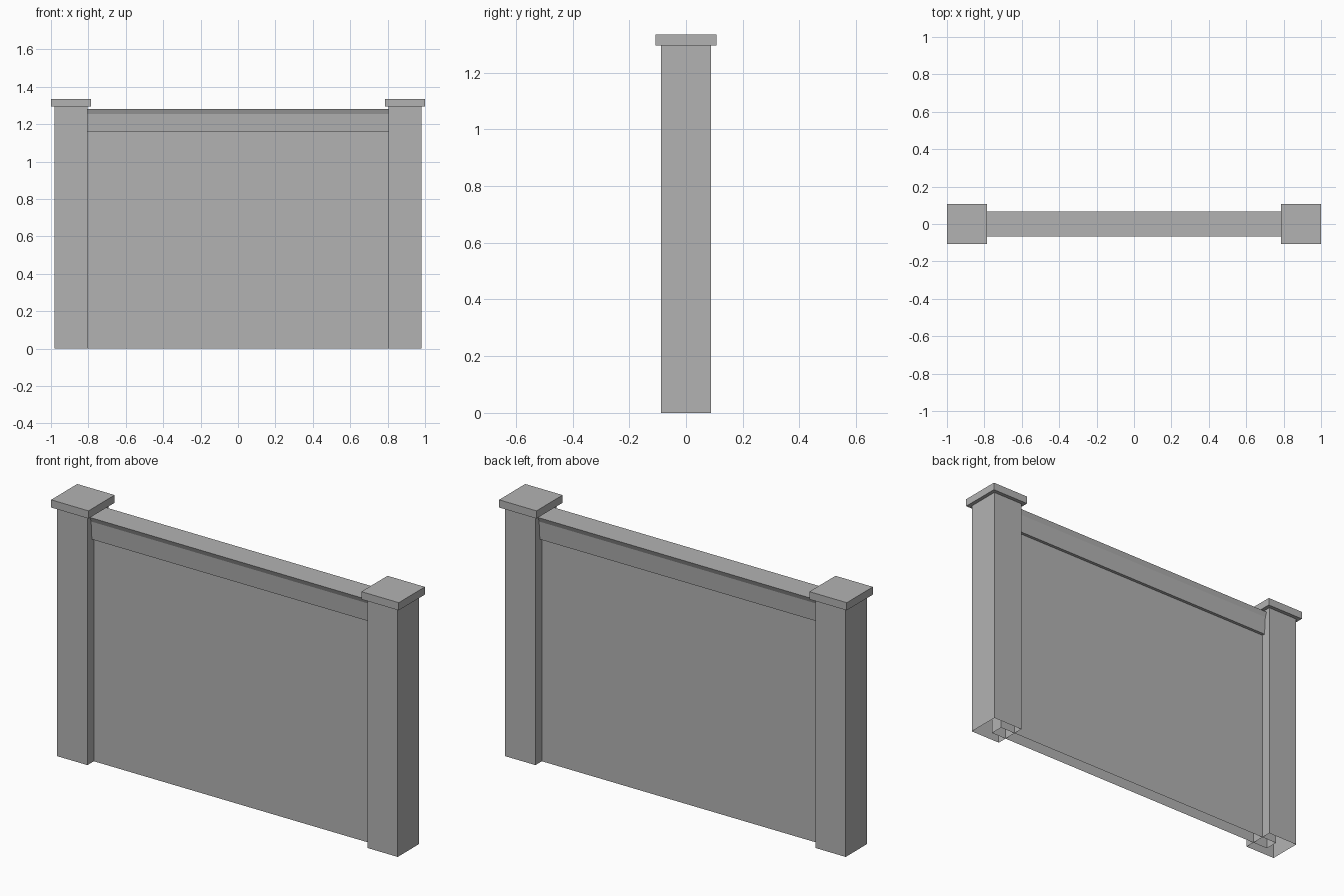
import bpy
import bmesh

cube = bpy.data.objects.get("Cube")
if cube:
    bpy.data.objects.remove(cube, do_unlink=True)

stone = bpy.data.materials.new("plain grey stone")
stone.use_nodes = True
grey = (0.45, 0.45, 0.45, 1)
stone.diffuse_color = grey
stone.node_tree.nodes["Principled BSDF"].inputs["Base Color"].default_value = grey

POST_X = 0.8925      # post centre line
POST_W = 0.175
POST_H = 1.295


def add_object(name, bm):
    bmesh.ops.recalc_face_normals(bm, faces=bm.faces)
    mesh = bpy.data.meshes.new(name)
    bm.to_mesh(mesh)
    bm.free()
    mesh.materials.append(stone)
    obj = bpy.data.objects.new(name, mesh)
    bpy.context.collection.objects.link(obj)
    return obj


def add_box(name, x, size, z0, z1, open_bottom=False):
    bm = bmesh.new()
    bmesh.ops.create_cube(bm, size=1)
    for v in bm.verts:
        v.co.x = x + v.co.x * size[0]
        v.co.y *= size[1]
        v.co.z = z0 if v.co.z < 0 else z1
    bm.normal_update()
    if open_bottom:
        bottom = [f for f in bm.faces if f.normal.z < -0.9]
        bmesh.ops.delete(bm, geom=bottom, context="FACES_ONLY")
        # recalculated normals point outward on the remaining shell
    return add_object(name, bm)


# Hollow posts with overhanging square caps
for side, x in (("left", POST_X), ("right", -POST_X)):
    add_box(f"{side}_post", x, (POST_W, POST_W), 0, POST_H, open_bottom=True)
    add_box(f"{side}_post_cap", x, (0.215, 0.215), POST_H, 1.335)

# Wall panel, running between the post centres
add_box("wall_panel", 0, (2 * POST_X, 0.07), 0, 1.17, open_bottom=True)

# Coping: half profile flaring outward to a flat top, mirrored and extruded
half = [(0.051, 1.16), (0.057, 1.255), (0.067, 1.28)]
profile = half + [(-y, z) for y, z in reversed(half)]
bm = bmesh.new()
face = bm.faces.new([bm.verts.new((-POST_X, y, z)) for y, z in profile])
result = bmesh.ops.extrude_face_region(bm, geom=[face], use_keep_orig=True)
moved = [g for g in result["geom"] if isinstance(g, bmesh.types.BMVert)]
bmesh.ops.translate(bm, verts=moved, vec=(2 * POST_X, 0, 0))
add_object("wall_coping", bm)
